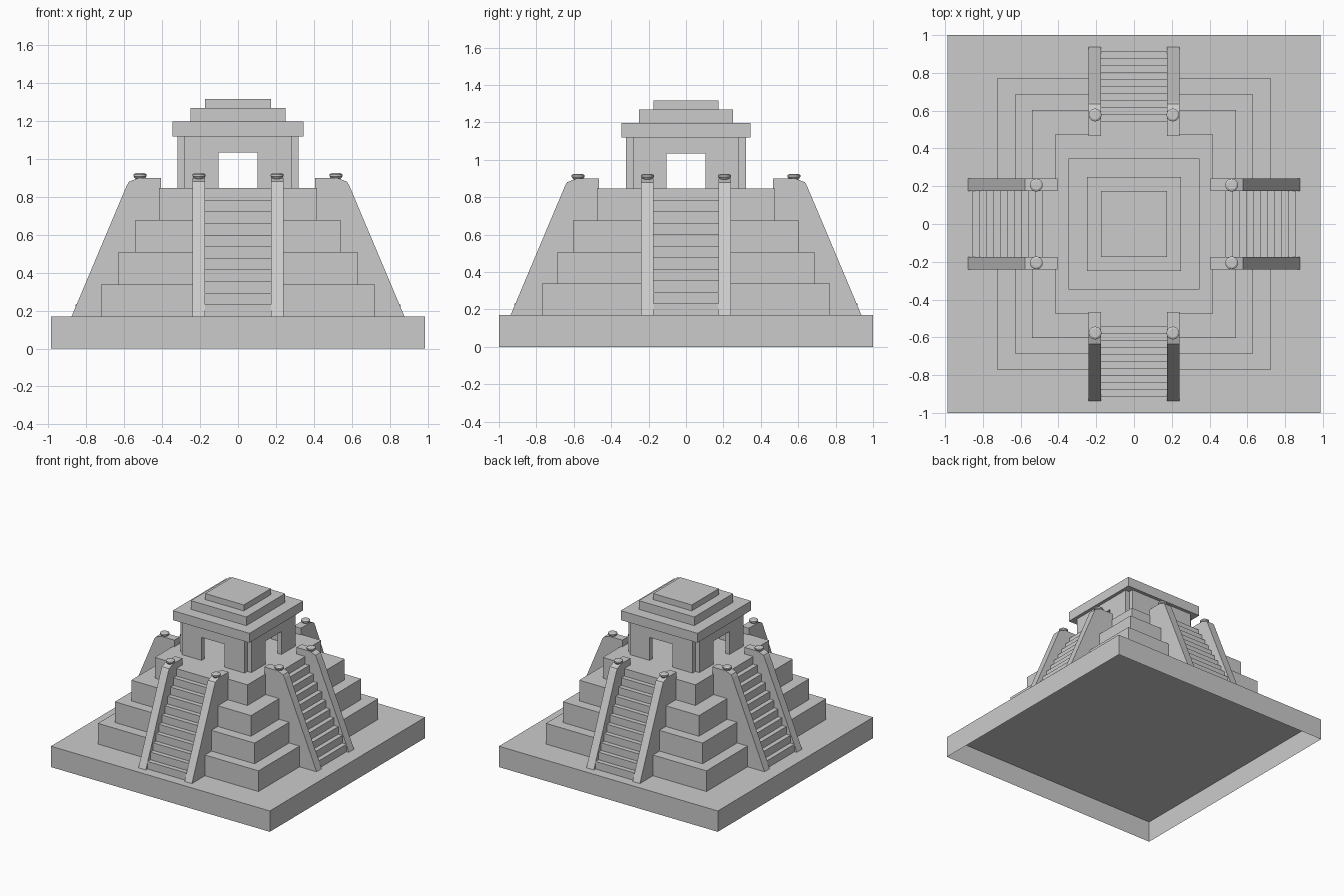
import bpy, bmesh, math
from mathutils import Matrix

if "Cube" in bpy.data.objects:
    bpy.data.objects.remove(bpy.data.objects["Cube"])

BASE_Z, TOP_Z = 0.17, 0.846


def finish(name, bm, angle=0.0):
    bmesh.ops.transform(bm, matrix=Matrix.Rotation(angle, 4, 'Z'), verts=bm.verts)
    bmesh.ops.recalc_face_normals(bm, faces=bm.faces)
    me = bpy.data.meshes.new(name)
    bm.to_mesh(me)
    bm.free()
    ob = bpy.data.objects.new(name, me)
    bpy.context.collection.objects.link(ob)
    return ob


def add_box(bm, x0, x1, y0, y1, z0, z1):
    m = Matrix.Translation(((x0 + x1) / 2, (y0 + y1) / 2, (z0 + z1) / 2))
    m = m @ Matrix.Diagonal((x1 - x0, y1 - y0, z1 - z0, 1))
    bmesh.ops.create_cube(bm, size=1, matrix=m)


def block(name, hx, hy, z0, z1, open_bottom=False):
    bm = bmesh.new()
    add_box(bm, -hx, hx, -hy, hy, z0, z1)
    if open_bottom:
        low = [f for f in bm.faces if f.calc_center_median().z < z0 + 1e-4]
        bmesh.ops.delete(bm, geom=low, context='FACES_ONLY')
    return finish(name, bm)


def add_profile(bm, pts, x0, x1):
    # side profile (distance from centre, z) extruded across x, facing -y
    face = bm.faces.new([bm.verts.new((x0, -d, z)) for d, z in pts])
    ext = bmesh.ops.extrude_face_region(bm, geom=[face])
    verts = [v for v in ext['geom'] if isinstance(v, bmesh.types.BMVert)]
    bmesh.ops.translate(bm, vec=(x1 - x0, 0, 0), verts=verts)


def add_lathe(bm, pts, x, y, n=20):
    rings = [[bm.verts.new((x + r * math.cos(2 * math.pi * i / n),
                            y + r * math.sin(2 * math.pi * i / n), z))
              for i in range(n)] for r, z in pts]
    for a, b in zip(rings, rings[1:]):
        for i in range(n):
            j = (i + 1) % n
            bm.faces.new((a[i], a[j], b[j], b[i]))
    bm.faces.new(rings[0])
    bm.faces.new(rings[-1])


# hollow plinth, open underneath
block("plinth", 0.987, 1.0, 0.0, BASE_Z, open_bottom=True)

# four stepped tiers
tiers = [(0.724, 0.77), (0.63, 0.686), (0.54, 0.604), (0.418, 0.475)]
tier_h = (TOP_Z - BASE_Z) / 4
for i, (hx, hy) in enumerate(tiers):
    block(f"tier_{i + 1}", hx, hy, BASE_Z + i * tier_h, BASE_Z + (i + 1) * tier_h)

# staircases with side ramps and ramp caps; x sides sit slightly closer in
STEPS, RUN = 11, 0.0373
rise = (TOP_Z - BASE_Z) / STEPS
for side, angle, shift in (("front", 0, 0), ("right", 90, -0.06),
                           ("back", 180, 0), ("left", 270, -0.06)):
    a = math.radians(angle)

    stair = []
    for k in range(STEPS):
        d = 0.917 + shift - k * RUN
        stair += [(d, BASE_Z + k * rise), (d, BASE_Z + (k + 1) * rise)]
    stair += [(0.46 + shift, TOP_Z), (0.46 + shift, BASE_Z)]
    bm = bmesh.new()
    add_profile(bm, stair, -0.175, 0.175)
    finish(side + "_stairs", bm, a)

    ramp = [(d + shift, z) for d, z in
            ((0.938, BASE_Z), (0.648, 0.858), (0.636, 0.88), (0.585, 0.9),
             (0.466, 0.9), (0.466, BASE_Z))]
    bm = bmesh.new()
    for x0 in (-0.241, 0.175):
        add_profile(bm, ramp, x0, x0 + 0.066)
    finish(side + "_ramps", bm, a)

    bm = bmesh.new()
    cap = [(0.022, 0.893), (0.034, 0.908), (0.034, 0.919), (0.024, 0.925)]
    for x in (-0.206, 0.206):
        add_lathe(bm, cap, x, -(0.577 + shift))
    finish(side + "_ramp_caps", bm, a)

    # temple wall with a doorway
    bm = bmesh.new()
    add_box(bm, -0.283, -0.104, -0.32, -0.283, TOP_Z, 1.12)
    add_box(bm, 0.104, 0.283, -0.32, -0.283, TOP_Z, 1.12)
    add_box(bm, -0.104, 0.104, -0.32, -0.283, 1.033, 1.12)
    finish(side + "_temple_wall", bm, a)

# stepped temple roof
block("roof_lower", 0.346, 0.346, 1.12, 1.197)
block("roof_middle", 0.25, 0.25, 1.197, 1.268)
block("roof_upper", 0.174, 0.174, 1.268, 1.317)
